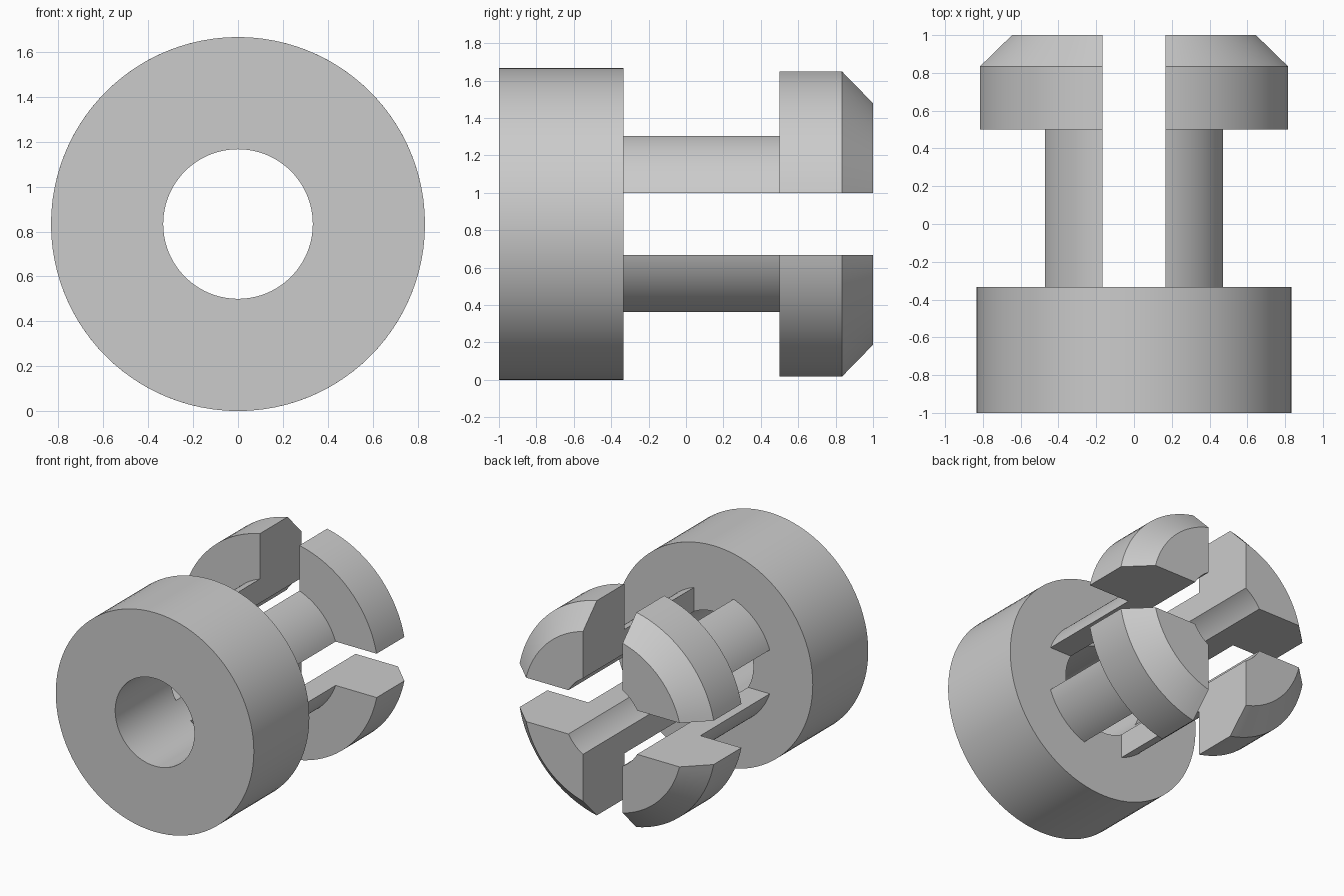
import bpy, bmesh, math
from mathutils import Matrix, Vector

cube = bpy.data.objects.get("Cube")
if cube:
    bpy.data.objects.remove(cube, do_unlink=True)

UNIT = 1 / 6
AXIS_Z = 5 * UNIT
SLOT = UNIT          # half width of the cross slots

grey = bpy.data.materials.new("light grey")
grey.use_nodes = True
colour = (0.6, 0.6, 0.6, 1)
grey.diffuse_color = colour
grey.node_tree.nodes["Principled BSDF"].inputs["Base Color"].default_value = colour


def sweep(name, profile, steps, gap=0.0, turn=0.0):
    """Sweep a closed (radius, y) profile about the y axis.
    With a gap, sweep one quadrant between slot walls; otherwise a full ring."""
    bm = bmesh.new()
    rows = []
    for i in range(steps + 1 if gap else steps):
        row = []
        for r, y in profile:
            if gap:
                start = math.asin(gap / r)
                a = start + (math.pi / 2 - 2 * start) * i / steps
            else:
                a = 2 * math.pi * i / steps
            row.append(bm.verts.new((r * math.cos(a), y, r * math.sin(a))))
        rows.append(row)
    pairs = list(zip(rows, rows[1:]))
    if gap:
        bm.faces.new(rows[0])
        bm.faces.new(rows[-1])
    else:
        pairs.append((rows[-1], rows[0]))
    n = len(profile)
    for a, b in pairs:
        for j in range(n):
            k = (j + 1) % n
            bm.faces.new((a[j], a[k], b[k], b[j]))
    bmesh.ops.rotate(bm, verts=bm.verts, cent=Vector(),
                     matrix=Matrix.Rotation(turn, 3, "Y"))
    bmesh.ops.translate(bm, verts=bm.verts, vec=(0, 0, AXIS_Z))
    bmesh.ops.recalc_face_normals(bm, faces=bm.faces)
    mesh = bpy.data.meshes.new(name)
    bm.to_mesh(mesh)
    bm.free()
    mesh.materials.append(grey)
    obj = bpy.data.objects.new(name, mesh)
    bpy.context.collection.objects.link(obj)
    bpy.ops.object.select_all(action="DESELECT")
    obj.select_set(True)
    bpy.context.view_layer.objects.active = obj
    bpy.ops.object.shade_smooth_by_angle(angle=math.radians(30))


# Thick collar with a bore
bore, stem, outer = 2 * UNIT, 3 * UNIT, 5 * UNIT
sweep("collar", [(bore, -1), (outer, -1), (outer, -bore), (bore, -bore)], 96)

# Four snap prongs, each a stem with a chamfered hooked head
prong = [(bore, -bore), (stem, -bore), (stem, 0.5), (outer, 0.5),
         (outer, 5 * UNIT), (4 * UNIT, 1), (bore, 1)]
places = ["upper_left", "lower_left", "lower_right", "upper_right"]
for i, place in enumerate(places):
    sweep(place + "_prong", prong, 20, SLOT, i * math.pi / 2)
